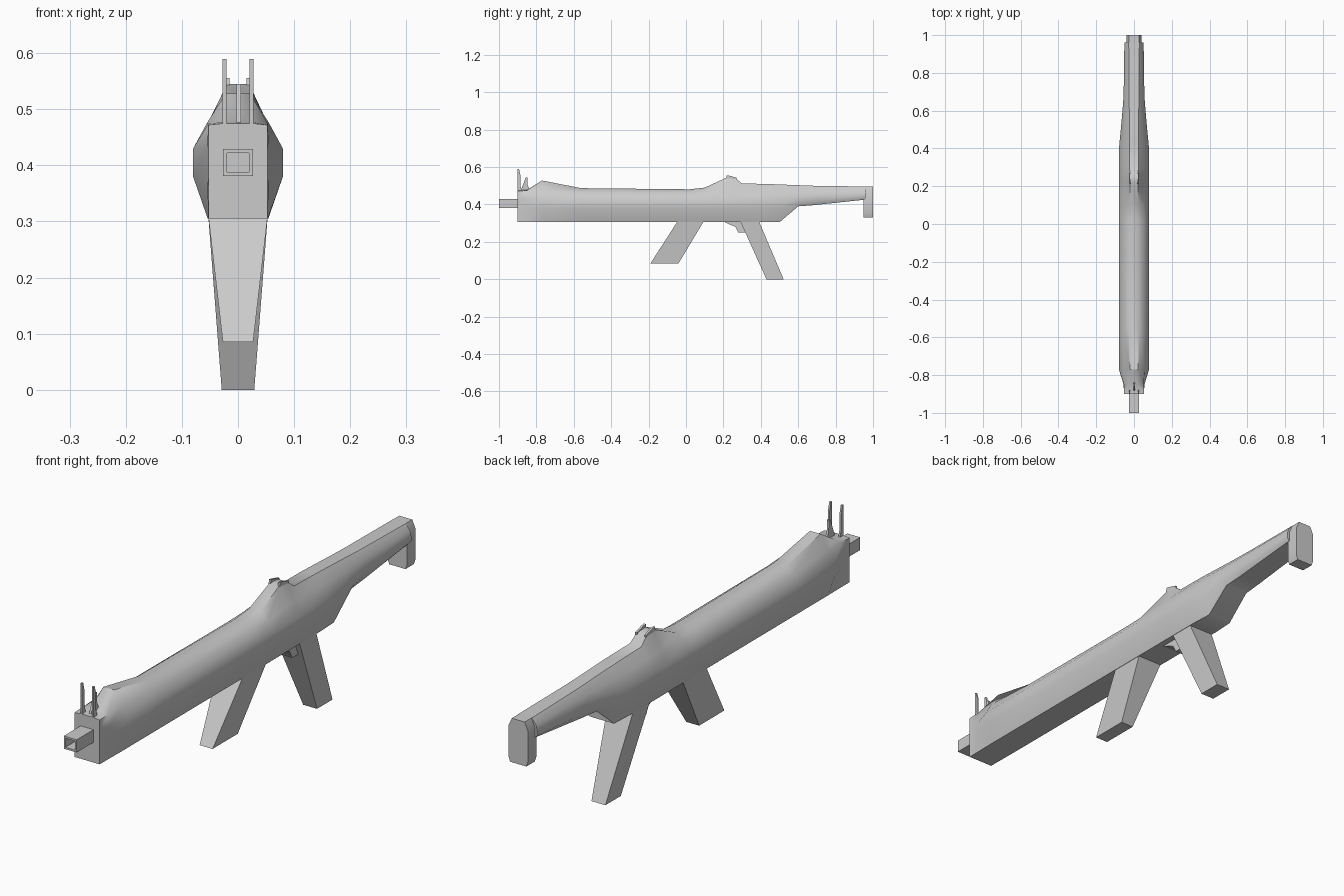
import bpy, bmesh

if "Cube" in bpy.data.objects:
    bpy.data.objects.remove(bpy.data.objects["Cube"])


def finish(name, bm):
    bmesh.ops.recalc_face_normals(bm, faces=bm.faces)
    me = bpy.data.meshes.new(name)
    bm.to_mesh(me)
    bm.free()
    ob = bpy.data.objects.new(name, me)
    bpy.context.collection.objects.link(ob)
    return ob


def loft(name, rings):
    """Skin matching closed rings and cap both ends."""
    bm = bmesh.new()
    loops = [[bm.verts.new(p) for p in r] for r in rings]
    n = len(loops[0])
    for a, b in zip(loops, loops[1:]):
        for i in range(n):
            j = (i + 1) % n
            bm.faces.new((a[i], a[j], b[j], b[i]))
    bm.faces.new(loops[0])
    bm.faces.new(loops[-1])
    return finish(name, bm)


def plate(name, profile, x, half):
    """Side profile (y, z) given thickness along x."""
    return loft(name, [[(x + s * half, y, z) for y, z in profile] for s in (-1, 1)])


def grip(name, top, bottom, w_top, w_bottom):
    """Slanted tapering handle; top and bottom are (y0, y1, z)."""
    def ring(s, w):
        y0, y1, z = s
        return [(-w, y0, z), (w, y0, z), (w, y1, z), (-w, y1, z)]
    return loft(name, [ring(top, w_top), ring(bottom, w_bottom)])


# Main body: y, bottom z/half width, widest half width, widest low/high z,
# shoulder z/half width, top z/half width
stations = [
    (-0.90, .305, .053, .053, .38, .43, .472, .053, .475, .024),
    (-0.85, .305, .053, .055, .38, .43, .474, .053, .478, .022),
    (-0.77, .305, .054, .080, .38, .43, .476, .055, .528, .022),
    (-0.56, .305, .054, .080, .38, .43, .465, .055, .487, .025),
    (0.02, .305, .054, .080, .38, .43, .463, .055, .481, .025),
    (0.10, .305, .054, .080, .38, .43, .465, .055, .490, .024),
    (0.22, .305, .054, .080, .38, .43, .475, .053, .545, .020),
    (0.26, .305, .054, .080, .38, .43, .475, .053, .543, .020),
    (0.30, .305, .054, .080, .38, .43, .475, .054, .512, .024),
    (0.42, .305, .054, .078, .38, .43, .475, .054, .510, .025),
    (0.50, .305, .050, .070, .38, .43, .474, .052, .507, .025),
    (0.60, .390, .048, .061, .41, .44, .473, .050, .503, .025),
    (0.68, .396, .046, .055, .415, .445, .474, .048, .500, .026),
    (0.96, .426, .042, .051, .436, .455, .475, .046, .496, .028),
]
rings = []
for y, zb, wb, wm, zl, zh, zs, ws, zt, wt in stations:
    half = [(wb, zb), (wm, zl), (wm, zh), (ws, zs), (wt, zt)]
    rings.append([(x, y, z) for x, z in half] + [(-x, y, z) for x, z in reversed(half)])
loft("body", rings)

# Shoulder plate with chamfered top corners
outline = [(.034, .33), (.041, .35), (.041, .465), (.027, .496)]
outline += [(-x, z) for x, z in reversed(outline)]
loft("shoulder_plate", [[(x, y, z) for x, z in outline] for y in (.95, 1.0)])

# Slanted handles
grip("front_grip", (-.045, .095, .31), (-.19, -.04, .085), .053, .027)
grip("rear_grip", (.29, .39, .31), (.43, .522, 0), .053, .029)

# Small lever ahead of the rear grip
plate("lever", [(.21, .31), (.21, .303), (.265, .28), (.28, .25), (.315, .25), (.34, .31)], 0, .03)

# Square hollow tube at the front
bm = bmesh.new()


def square(hx, hz, y):
    return [bm.verts.new((sx * hx, y, .405 + sz * hz))
            for sx, sz in ((-1, -1), (1, -1), (1, 1), (-1, 1))]


tube = [square(.027, .024, -.88), square(.027, .024, -1),
        square(.020, .017, -1), square(.020, .017, -.89)]
for a, b in zip(tube, tube[1:]):
    for i in range(4):
        j = (i + 1) % 4
        bm.faces.new((a[i], a[j], b[j], b[i]))
bm.faces.new(tube[-1])
finish("front_tube", bm)

# Upright blades at the front, fins at the rear
for side, label in ((-1, "left"), (1, "right")):
    plate("front_blade_" + label,
          [(-.9, .47), (-.9, .59), (-.893, .59), (-.886, .56), (-.886, .5), (-.876, .47)],
          side * .024, .0035)
    plate("rear_fin_" + label,
          [(.215, .54), (.218, .556), (.235, .553), (.27, .543), (.27, .53)],
          side * .019, .004)
plate("centre_blade", [(-.885, .47), (-.862, .53), (-.857, .545), (-.848, .545),
                       (-.846, .50), (-.83, .47)], .001, .004)

# Smooth shading with crisp corners
bpy.ops.object.select_all(action='SELECT')
bpy.context.view_layer.objects.active = bpy.data.objects["body"]
bpy.ops.object.shade_smooth_by_angle(angle=0.75)
